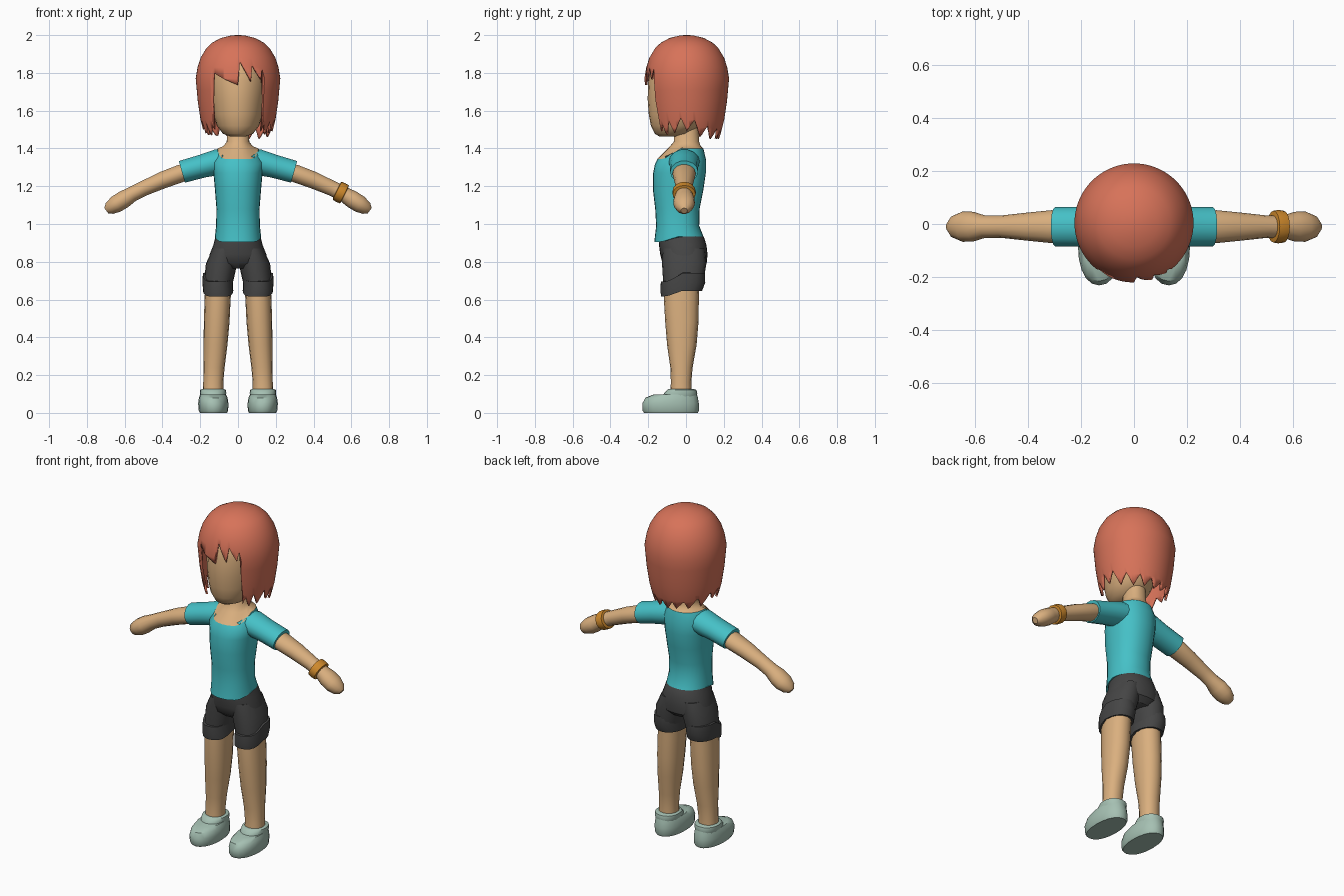
import bpy, bmesh, math
from mathutils import Vector


def material(name, rgb):
    m = bpy.data.materials.new(name)
    m.diffuse_color = (*rgb, 1)
    return m


SKIN = material("skin tan", (0.70, 0.43, 0.21))
HAIR = material("hair red", (0.68, 0.17, 0.10))
SHIRT = material("shirt teal", (0.06, 0.53, 0.57))
SHORTS = material("shorts charcoal", (0.06, 0.06, 0.06))
SHOE = material("shoe sage", (0.38, 0.53, 0.45))
BAND = material("bracelet amber", (0.62, 0.25, 0.025))


def finish(bm, name, mat):
    bmesh.ops.recalc_face_normals(bm, faces=bm.faces)
    me = bpy.data.meshes.new(name)
    bm.to_mesh(me)
    bm.free()
    me.materials.append(mat)
    ob = bpy.data.objects.new(name, me)
    bpy.context.collection.objects.link(ob)
    return ob


def skin_rings(name, rings, mat, caps=True):
    """Join a list of point rings into one tube."""
    bm = bmesh.new()
    vs = [[bm.verts.new(p) for p in r] for r in rings]
    n = len(vs[0])
    for a, b in zip(vs, vs[1:]):
        for i in range(n):
            j = (i + 1) % n
            bm.faces.new((a[i], a[j], b[j], b[i]))
    if caps:
        bm.faces.new(vs[0])
        bm.faces.new(vs[-1])
    return finish(bm, name, mat)


def power(v, e):
    return math.copysign(abs(v) ** (2 / e), v)


def upright(name, rows, mat, side=1, n=20, e=2.2):
    """Rows: z, centre x, half width, front y, back y, front drop."""
    rings = []
    for z, cx, rx, y0, y1, drop in rows:
        ring = []
        for i in range(n):
            a = 2 * math.pi * i / n
            c, s = power(math.cos(a), e), power(math.sin(a), e)
            dz = drop * min(1, 1.4 * max(0, -s))
            ring.append((side * (cx + rx * c), (y0 + y1) / 2 + (y1 - y0) / 2 * s, z - dz))
        rings.append(ring)
    return skin_rings(name, rings, mat)


def limb(name, rows, mat, side=1, n=14):
    """Rows: x, z, half depth in y, half height; rings stand across the path."""
    pts = [Vector((r[0], -0.01, r[1])) for r in rows]
    rings = []
    for k, (x, z, ry, rz) in enumerate(rows):
        d = (pts[min(k + 1, len(pts) - 1)] - pts[max(k - 1, 0)]).normalized()
        up = Vector((-d.z, 0, d.x))
        ring = []
        for i in range(n):
            a = 2 * math.pi * i / n
            p = pts[k] + Vector((0, ry * math.cos(a), 0)) + up * rz * math.sin(a)
            ring.append((side * p.x, p.y, p.z))
        rings.append(ring)
    return skin_rings(name, rings, mat)


# Shirt body with a scooped neckline
neckline = (1.40, 0, 0.108, -0.15, 0.092, 0.055)
upright("shirt", [
    (0.935, 0, 0.122, -0.168, 0.092, 0.03), (0.99, 0, 0.116, -0.158, 0.07, 0),
    (1.08, 0, 0.114, -0.163, 0.072, 0), (1.18, 0, 0.122, -0.175, 0.092, 0),
    (1.27, 0, 0.13, -0.174, 0.105, 0), (1.345, 0, 0.135, -0.165, 0.105, 0.03),
    neckline], SHIRT, n=28)

# Neck and upper chest
upright("neck", [
    neckline, (1.412, 0, 0.078, -0.095, 0.078, 0.012),
    (1.435, 0, 0.06, -0.065, 0.07, 0), (1.53, 0, 0.055, -0.06, 0.065, 0)], SKIN, n=28)

# Head
upright("head", [
    (1.463, 0, 0.04, -0.14, -0.04, 0), (1.478, 0, 0.08, -0.165, 0.02, 0),
    (1.52, 0, 0.112, -0.186, 0.08, 0), (1.58, 0, 0.13, -0.197, 0.12, 0),
    (1.66, 0, 0.142, -0.203, 0.15, 0), (1.76, 0, 0.155, -0.2, 0.17, 0),
    (1.84, 0, 0.145, -0.18, 0.16, 0), (1.90, 0, 0.11, -0.13, 0.12, 0),
    (1.93, 0, 0.05, -0.06, 0.05, 0)], SKIN, n=24, e=2.0)


# Hair cap whose lower edge is cut into locks
def interp(table, x):
    for (x0, v0), (x1, v1) in zip(table, table[1:]):
        if x0 <= x <= x1:
            return v0 + (v1 - v0) * (x - x0) / (x1 - x0)
    return table[-1][1]


EDGE = [(-180, 1.45), (-168, 1.50), (-162, 1.46), (-148, 1.51), (-140, 1.46),
        (-124, 1.53), (-117, 1.47), (-100, 1.55), (-93, 1.50), (-78, 1.55),
        (-72, 1.48), (-60, 1.54), (-55, 1.46), (-47, 1.53), (-42, 1.50),
        (-36, 1.80), (-18, 1.765), (0, 1.735), (3, 1.86), (18, 1.755),
        (21, 1.84), (33, 1.765), (36, 1.82), (42, 1.49), (47, 1.54), (53, 1.46),
        (60, 1.55), (69, 1.48), (81, 1.56), (90, 1.49), (102, 1.55), (114, 1.46),
        (126, 1.52), (138, 1.45), (150, 1.51), (159, 1.45), (171, 1.50), (180, 1.45)]
RADIUS = [(1.40, 0.15), (1.47, 0.178), (1.55, 0.198), (1.65, 0.213), (1.77, 0.224),
          (1.83, 0.214), (1.88, 0.198), (1.93, 0.168), (1.96, 0.137),
          (1.985, 0.09), (1.997, 0.04), (2.0, 0.012)]
LEVELS = [2.0, 1.997, 1.985, 1.96, 1.93, 1.88, 1.83, 1.77, 1.71, 1.65, 1.60, 1.55, 1.51, 1.44]
COLUMNS = 120
rings = []
for level in LEVELS:
    ring = []
    for i in range(COLUMNS):
        deg = -180 + 360 * i / COLUMNS
        z = max(level, interp(EDGE, deg))
        r, a = interp(RADIUS, z), math.radians(deg)
        ring.append((r * math.sin(a), -r * math.cos(a) + 0.004, z))
    rings.append(ring)
hair = skin_rings("hair", rings, HAIR, caps=False)
bm = bmesh.new()
bm.from_mesh(hair.data)
bmesh.ops.remove_doubles(bm, verts=bm.verts, dist=0.0004)
bmesh.ops.holes_fill(bm, edges=[e for e in bm.edges if e.is_boundary
                                and min(v.co.z for v in e.verts) > 1.99], sides=0)
bmesh.ops.recalc_face_normals(bm, faces=bm.faces)
# an open cap can come out inside-out, so point it outward
if sum(f.normal.dot(f.calc_center_median() - Vector((0, 0, 1.7))) for f in bm.faces) < 0:
    bmesh.ops.reverse_faces(bm, faces=bm.faces)
bm.to_mesh(hair.data)
bm.free()
thick = hair.modifiers.new("thickness", 'SOLIDIFY')
thick.thickness = 0.012
thick.offset = -1

# Hips of the shorts
upright("shorts_hips", [
    (0.95, 0, 0.112, -0.14, 0.08, 0), (0.93, 0, 0.12, -0.145, 0.095, 0),
    (0.89, 0, 0.13, -0.143, 0.108, 0), (0.84, 0, 0.15, -0.137, 0.114, 0),
    (0.795, 0, 0.15, -0.125, 0.11, 0), (0.765, 0, 0.09, -0.09, 0.08, 0)], SHORTS, n=28)

for side, tag in ((1, "left"), (-1, "right")):
    # Sleeve, arm and hand
    limb(tag + "_sleeve", [
        (0.05, 1.335, 0.085, 0.06), (0.11, 1.327, 0.082, 0.07),
        (0.19, 1.306, 0.075, 0.063), (0.297, 1.276, 0.074, 0.061)], SHIRT, side)
    limb(tag + "_arm", [
        (0.24, 1.29, 0.055, 0.045), (0.31, 1.265, 0.062, 0.048),
        (0.40, 1.232, 0.053, 0.046), (0.50, 1.188, 0.042, 0.041),
        (0.56, 1.158, 0.042, 0.041), (0.605, 1.13, 0.056, 0.048),
        (0.645, 1.105, 0.057, 0.047), (0.68, 1.083, 0.042, 0.036),
        (0.697, 1.07, 0.018, 0.018)], SKIN, side)

    # Shorts leg and turned-up cuff
    upright(tag + "_shorts_leg", [
        (0.87, 0.065, 0.068, -0.125, 0.1, 0), (0.79, 0.087, 0.083, -0.127, 0.108, 0),
        (0.68, 0.105, 0.076, -0.12, 0.09, 0)], SHORTS, side)
    upright(tag + "_shorts_cuff", [
        (0.742, 0.106, 0.07, -0.12, 0.085, 0.045), (0.74, 0.107, 0.079, -0.133, 0.1, 0.045),
        (0.69, 0.107, 0.081, -0.136, 0.102, 0.04), (0.645, 0.105, 0.08, -0.132, 0.085, 0.028),
        (0.648, 0.105, 0.07, -0.118, 0.07, 0.028)], SHORTS, side)

    # Leg
    upright(tag + "_leg", [
        (0.70, 0.103, 0.07, -0.115, 0.07, 0), (0.60, 0.108, 0.069, -0.117, 0.068, 0),
        (0.48, 0.113, 0.068, -0.11, 0.066, 0), (0.36, 0.119, 0.063, -0.1, 0.056, 0),
        (0.24, 0.127, 0.056, -0.083, 0.035, 0), (0.16, 0.131, 0.053, -0.08, 0.028, 0),
        (0.10, 0.132, 0.055, -0.085, 0.03, 0)], SKIN, side, n=16)

    # Shoe with a padded collar
    upright(tag + "_shoe", [
        (0.0, 0.13, 0.072, -0.222, 0.062, 0), (0.012, 0.13, 0.078, -0.23, 0.068, 0),
        (0.05, 0.131, 0.08, -0.231, 0.068, 0), (0.08, 0.131, 0.076, -0.215, 0.063, 0),
        (0.098, 0.132, 0.068, -0.17, 0.058, 0)], SHOE, side)
    upright(tag + "_shoe_collar", [
        (0.085, 0.132, 0.066, -0.125, 0.055, 0), (0.105, 0.132, 0.07, -0.115, 0.06, 0),
        (0.122, 0.132, 0.068, -0.1, 0.055, 0), (0.127, 0.132, 0.058, -0.088, 0.04, 0)],
        SHOE, side)

# Bracelet on one wrist
limb("bracelet", [
    (0.523, 1.177, 0.05, 0.046), (0.525, 1.176, 0.06, 0.053), (0.543, 1.167, 0.063, 0.055),
    (0.563, 1.157, 0.06, 0.053), (0.565, 1.156, 0.05, 0.046)], BAND, n=16)

# Smooth shading with sharp edges kept
for ob in bpy.data.objects:
    ob.select_set(True)
    bpy.context.view_layer.objects.active = ob
bpy.ops.object.shade_smooth_by_angle(angle=math.radians(40))
